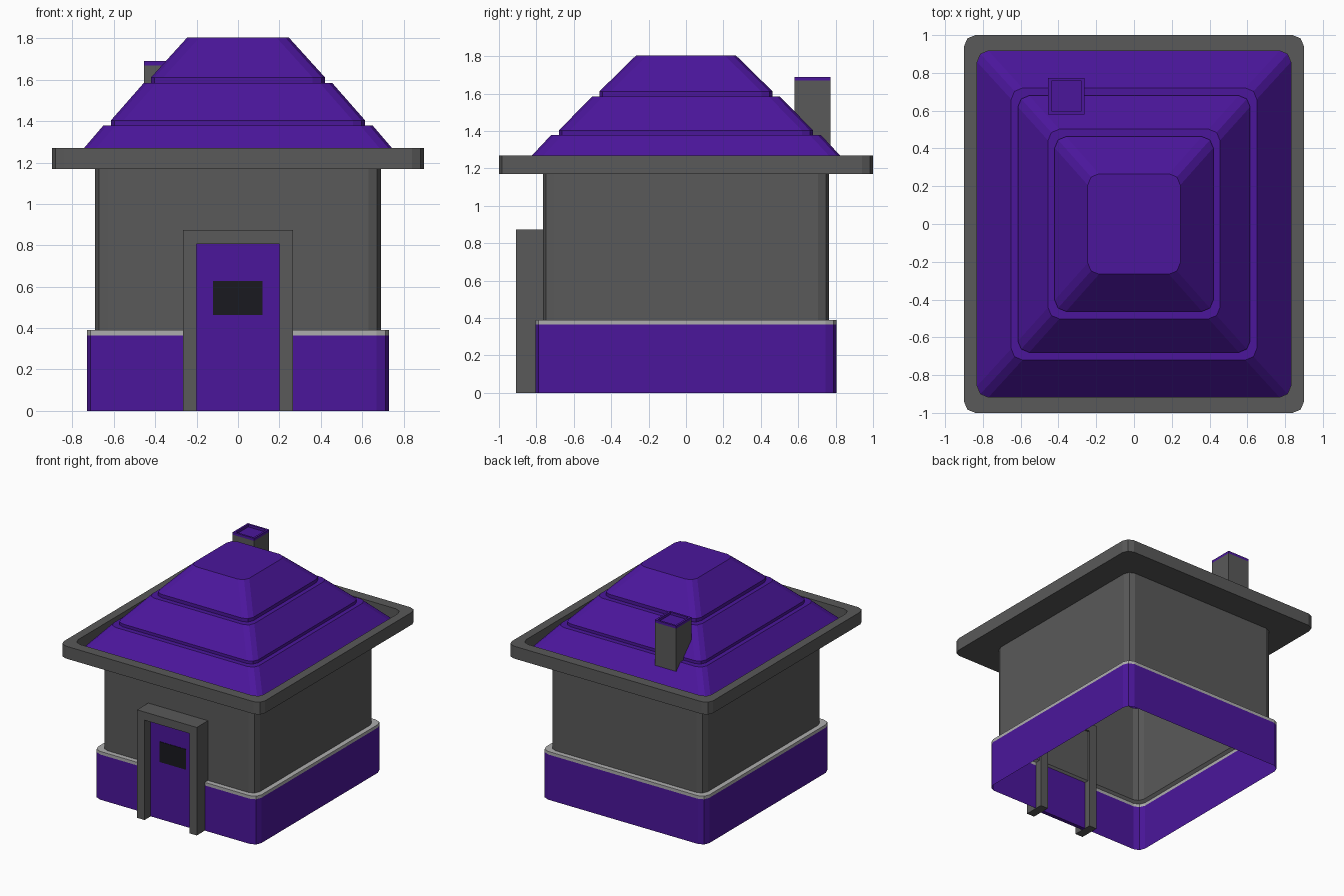
import bpy, bmesh
from math import cos, sin, pi

if "Cube" in bpy.data.objects:
    bpy.data.objects.remove(bpy.data.objects["Cube"])


def material(name, rgb):
    m = bpy.data.materials.new(name)
    m.diffuse_color = (*rgb, 1)
    m.use_nodes = True
    m.node_tree.nodes["Principled BSDF"].inputs["Base Color"].default_value = m.diffuse_color
    return m


PURPLE = material("purple", (0.07, 0.008, 0.33))
STONE = material("dark_grey", (0.1, 0.1, 0.1))
TRIM = material("light_grey", (0.42, 0.42, 0.42))
BLACK = material("near_black", (0.01, 0.01, 0.014))


def finish(name, bm, mat):
    mesh = bpy.data.meshes.new(name)
    bm.to_mesh(mesh)
    bm.free()
    mesh.materials.append(mat)
    obj = bpy.data.objects.new(name, mesh)
    bpy.context.collection.objects.link(obj)
    return obj


def rounded_rect(hx, hy, r, seg=2):
    """Counter-clockwise rectangle outline with rounded corners."""
    pts = []
    for k, (sx, sy) in enumerate([(1, 1), (-1, 1), (-1, -1), (1, -1)]):
        cx, cy = sx * (hx - r), sy * (hy - r)
        if r == 0:
            pts.append((cx, cy))
            continue
        for i in range(seg + 1):
            a = (k + i / seg) * pi / 2
            pts.append((cx + r * cos(a), cy + r * sin(a)))
    return pts


def loft(name, levels, mat, r=0.06, centre=(0, 0), cap=False):
    """Skin stacked rounded rectangles given as (half x, half y, z)."""
    bm = bmesh.new()
    rings = [[bm.verts.new((x + centre[0], y + centre[1], z))
              for x, y in rounded_rect(hx, hy, r)] for hx, hy, z in levels]
    n = len(rings[0])
    for a, b in zip(rings, rings[1:]):
        for i in range(n):
            j = (i + 1) % n
            bm.faces.new((a[i], a[j], b[j], b[i]))
    if cap:
        bm.faces.new(rings[-1])
    return finish(name, bm, mat)


def front_extrude(name, outline, y0, y1, mat):
    """Extrude an x-z outline from y0 to y1."""
    bm = bmesh.new()
    face = bm.faces.new([bm.verts.new((x, y0, z)) for x, z in outline])
    out = bmesh.ops.extrude_face_region(bm, geom=[face], use_keep_orig=True)
    moved = [v for v in out["geom"] if isinstance(v, bmesh.types.BMVert)]
    bmesh.ops.translate(bm, verts=moved, vec=(0, y1 - y0, 0))
    bmesh.ops.recalc_face_normals(bm, faces=bm.faces)
    return finish(name, bm, mat)


# Hollow body: skirt, trim ledge and walls
loft("base_skirt", [(0.73, 0.805, 0), (0.73, 0.805, 0.365)], PURPLE)
loft("base_trim", [(0.73, 0.805, 0.365), (0.73, 0.805, 0.39),
                   (0.69, 0.765, 0.39)], TRIM)
loft("walls", [(0.69, 0.765, 0.39), (0.69, 0.765, 1.17)], STONE)

# Eaves with a raised rim around the roof
loft("eaves", [(0.69, 0.765, 1.17), (0.90, 1.0, 1.17), (0.90, 1.0, 1.27),
               (0.83, 0.917, 1.27), (0.83, 0.917, 1.17)], STONE)

# Three-tier hipped roof with a flat top
loft("roof", [(0.83, 0.917, 1.17),
              (0.65, 0.72, 1.38), (0.615, 0.68, 1.38), (0.615, 0.68, 1.403),
              (0.455, 0.502, 1.585), (0.42, 0.463, 1.585), (0.42, 0.463, 1.612),
              (0.245, 0.266, 1.805)], PURPLE, cap=True)

# Chimney and its recessed cap
C = (-0.358, 0.677)
loft("chimney", [(0.096, 0.096, 1.25), (0.096, 0.096, 1.67)], STONE, r=0, centre=C)
loft("chimney_cap", [(0.096, 0.096, 1.67), (0.096, 0.096, 1.69),
                     (0.08, 0.08, 1.69), (0.08, 0.08, 1.67)],
     PURPLE, r=0, centre=C, cap=True)

# Doorway: frame, door and window
front_extrude("door_frame", [(-0.267, 0), (-0.2, 0), (-0.2, 0.807), (0.2, 0.807),
                             (0.2, 0), (0.267, 0), (0.267, 0.873), (-0.267, 0.873)],
              -0.908, -0.75, STONE)
front_extrude("door", [(-0.2, 0), (0.2, 0), (0.2, 0.807), (-0.2, 0.807)],
              -0.83, -0.80, PURPLE)
front_extrude("door_window", [(-0.12, 0.463), (0.118, 0.463),
                              (0.118, 0.627), (-0.12, 0.627)],
              -0.834, -0.825, BLACK)
